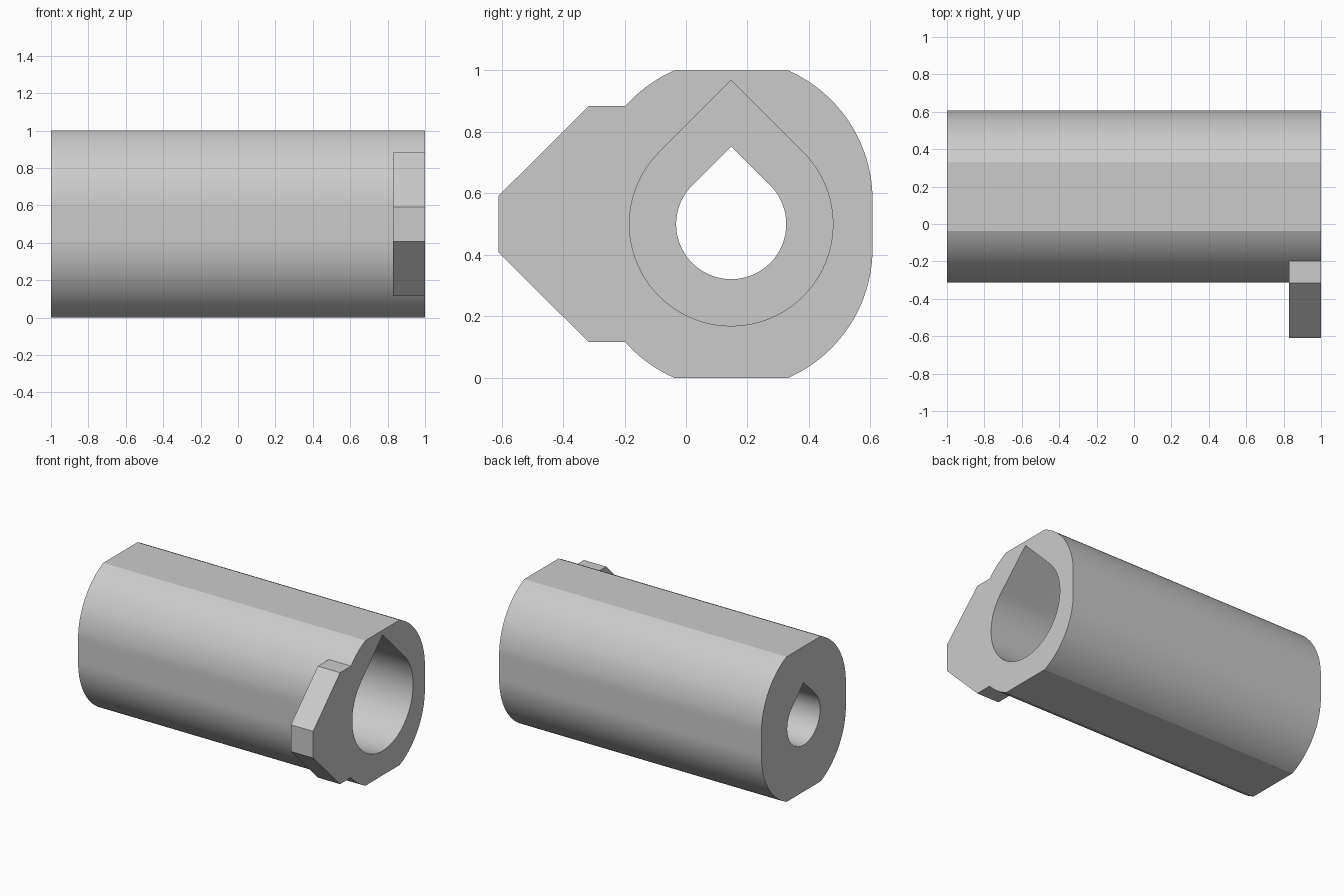
import bpy, bmesh
from math import sin, cos, pi, asin, sqrt

if "Cube" in bpy.data.objects:
    bpy.data.objects.remove(bpy.data.objects["Cube"], do_unlink=True)

grey = bpy.data.materials.new("light grey")
grey.use_nodes = True
grey.diffuse_color = (0.6, 0.6, 0.6, 1)
grey.node_tree.nodes["Principled BSDF"].inputs["Base Color"].default_value = (0.6, 0.6, 0.6, 1)

CY, CZ = 0.147, 0.5    # axis of the tube


def prism(name, outline, x0, x1):
    """Extrude a (y, z) outline, given relative to the tube axis, from x0 to x1."""
    bm = bmesh.new()
    face = bm.faces.new([bm.verts.new((x0, CY + y, CZ + z)) for y, z in outline])
    ext = bmesh.ops.extrude_face_region(bm, geom=[face])
    bmesh.ops.translate(bm, vec=(x1 - x0, 0, 0),
                        verts=[v for v in ext["geom"] if isinstance(v, bmesh.types.BMVert)])
    bmesh.ops.recalc_face_normals(bm, faces=bm.faces)
    mesh = bpy.data.meshes.new(name)
    bm.to_mesh(mesh)
    bm.free()
    mesh.materials.append(grey)
    obj = bpy.data.objects.new(name, mesh)
    bpy.context.collection.objects.link(obj)
    return obj


def arc(r, a0, a1, n, dz=0.0):
    angles = [a0 + (a1 - a0) * i / n for i in range(n + 1)]
    return [(r * cos(a), r * sin(a) + dz) for a in angles]


def teardrop(r):
    """Circle whose top ends in a right-angled point."""
    return arc(r, pi * 3 / 4, pi * 9 / 4, 72) + [(0, r * sqrt(2))]


def combine(target, tool, operation):
    mod = target.modifiers.new(operation, 'BOOLEAN')
    mod.operation, mod.object, mod.solver = operation, tool, 'EXACT'
    bpy.context.view_layer.objects.active = target
    bpy.ops.object.modifier_apply(modifier=mod.name)
    bpy.data.objects.remove(tool, do_unlink=True)


# Body: stretched circle cut flat at top and bottom
R, SHIFT = 0.46, 0.079
top = asin((0.5 - SHIFT) / R)
right = arc(R, 0, top, 24, SHIFT)
upper = right + [(-y, z) for y, z in reversed(right)]
body = prism("tube_body", upper + [(-y, -z) for y, z in upper], -1, 1)

# Pointed side lug at one end
half_lug = [(-0.33, 0.384), (-0.463, 0.384), (-0.757, 0.092)]
lug = prism("side_lug", half_lug + [(y, -z) for y, z in reversed(half_lug)], 0.83, 1)
combine(body, lug, 'UNION')

# Stepped teardrop bore
combine(body, prism("narrow_bore", teardrop(0.179), -1.1, 1.1), 'DIFFERENCE')
combine(body, prism("wide_bore", teardrop(0.331), -0.3, 1.1), 'DIFFERENCE')

bpy.ops.object.select_all(action='DESELECT')
body.select_set(True)
bpy.context.view_layer.objects.active = body
bpy.ops.object.shade_smooth_by_angle(angle=pi / 9)
